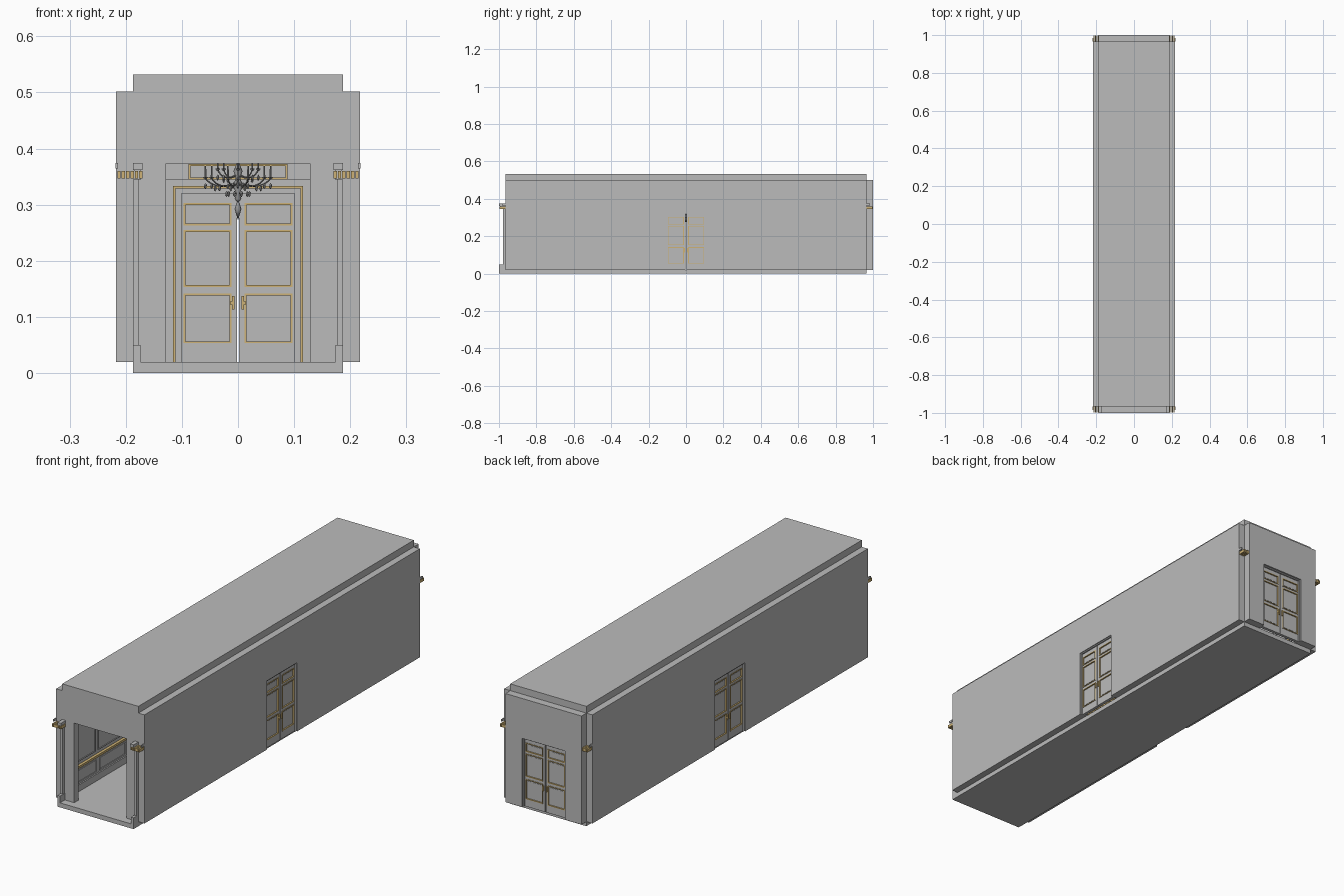
import bpy, bmesh, math
from mathutils import Matrix, Vector

if "Cube" in bpy.data.objects:
    bpy.data.objects.remove(bpy.data.objects["Cube"])


def material(name, rgb):
    m = bpy.data.materials.new(name)
    m.use_nodes = True
    m.diffuse_color = (*rgb, 1)
    m.node_tree.nodes["Principled BSDF"].inputs["Base Color"].default_value = (*rgb, 1)
    return m


PLASTER = material("grey plaster", (0.5, 0.5, 0.5))
GOLD = material("gilded trim", (0.62, 0.45, 0.18))
METAL = material("dark chandelier metal", (0.3, 0.3, 0.3))


def finish(name, bm, mat, matrix=Matrix(), smooth=False):
    mesh = bpy.data.meshes.new(name)
    bm.to_mesh(mesh)
    bm.free()
    mesh.materials.append(mat)
    mesh.transform(matrix)
    ob = bpy.data.objects.new(name, mesh)
    bpy.context.collection.objects.link(ob)
    if smooth:
        for p in mesh.polygons:
            p.use_smooth = True
    return ob


def boxes(name, spans, mat, matrix=Matrix()):
    """One object made of boxes, each given as (x0, x1, y0, y1, z0, z1)."""
    bm = bmesh.new()
    for x0, x1, y0, y1, z0, z1 in spans:
        place = Matrix.Translation(((x0 + x1) / 2, (y0 + y1) / 2, (z0 + z1) / 2))
        size = Matrix.Diagonal((x1 - x0, y1 - y0, z1 - z0, 1))
        bmesh.ops.create_cube(bm, size=1, matrix=place @ size)
    return finish(name, bm, mat, matrix)


def mirrored(spans):
    return spans + [(-b, -a, *rest) for a, b, *rest in spans]


def frame(u0, u1, d0, d1, z0, z1, w):
    """Four bars around a rectangle."""
    return [(u0, u0 + w, d0, d1, z0, z1), (u1 - w, u1, d0, d1, z0, z1),
            (u0 + w, u1 - w, d0, d1, z0, z0 + w), (u0 + w, u1 - w, d0, d1, z1 - w, z1)]


def wall_with_opening(name, half, thick, gap, top, matrix):
    boxes(name, mirrored([(gap, half, 0, thick, FLOOR, WALL)])
          + [(-gap, gap, 0, thick, top, WALL)], PLASTER, matrix)


# Shell sizes
W, T, L = 0.187, 0.03, 0.966
FLOOR, WALL = 0.02, 0.502
DOOR, DOOR_TOP = 0.105, 0.325

# Floor and roof slabs
boxes("floor", [(-W, W, -1, L, 0, FLOOR)], PLASTER)
boxes("roof", [(-W, W, -L, L, WALL, 0.532)], PLASTER)

# Places of the three doors: local x runs along the wall, local y points outward
left_place = Matrix.Translation((W, 0, 0)) @ Matrix.Rotation(-math.pi / 2, 4, "Z")
right_place = Matrix.Translation((-W, 0, 0)) @ Matrix.Rotation(math.pi / 2, 4, "Z")
back_place = Matrix.Translation((0, L, 0))
front_place = Matrix.Translation((0, -L, 0))

wall_with_opening("left_wall", L, T, DOOR, DOOR_TOP, left_place)
wall_with_opening("right_wall", L, T, DOOR, DOOR_TOP, right_place)
wall_with_opening("back_wall", W, 1 - L, DOOR, DOOR_TOP, back_place)
wall_with_opening("front_wall", W, T, 0.128, 0.373, front_place)


def double_door(side, place):
    rails = [(0.02, 0.053), (0.142, 0.153), (0.255, 0.263), (0.303, 0.32)]
    u0, u1 = 0.012, 0.097
    # Leaves with stiles, rails and thin panels
    leaf = [(0.002, u0, 0.006, 0.02, FLOOR, 0.32), (u1, 0.101, 0.006, 0.02, FLOOR, 0.32)]
    leaf += [(u0, u1, 0.006, 0.02, a, b) for a, b in rails]
    leaf += [(u0, u1, 0.010, 0.016, FLOOR, 0.32)]
    trim = []
    for (_, low), (high, _) in zip(rails, rails[1:]):
        leaf.append((u0 + 0.009, u1 - 0.009, 0.009, 0.017, low + 0.009, high - 0.009))
        trim += frame(u0, u1, 0.004, 0.022, low, high, 0.0035)
    boxes(side + "_door_leaves", mirrored(leaf), PLASTER, place)
    boxes(side + "_door_panel_trim", mirrored(trim), GOLD, place)
    # Jambs in the opening and casing on the inner face
    jamb = mirrored([(0.101, DOOR, 0, 0.026, FLOOR, DOOR_TOP),
                     (0.101, 0.114, -0.008, 0, FLOOR, 0.331)])
    jamb += [(-0.101, 0.101, 0, 0.026, 0.32, DOOR_TOP), (-0.101, 0.101, -0.008, 0, 0.32, 0.331)]
    boxes(side + "_door_casing", jamb, PLASTER, place)
    edge = mirrored([(0.111, 0.116, -0.011, 0, FLOOR, 0.333)])
    edge += [(-0.111, 0.111, -0.011, 0, 0.329, 0.333)]
    boxes(side + "_door_casing_trim", edge, GOLD, place)
    # Handles on both faces
    handle = []
    for a, b in ((-0.002, 0.006), (0.02, 0.026)):
        handle += [(0.006, 0.011, a, b, 0.113, 0.137), (0.006, 0.014, a, a + 0.003, 0.122, 0.127)]
    boxes(side + "_door_handles", mirrored(handle), GOLD, place)


for side, place in (("left", left_place), ("right", right_place), ("back", back_place)):
    double_door(side, place)

# Panel above the back door
boxes("overdoor_panel", [(-0.128, 0.128, -0.006, 0, 0.345, 0.373)], PLASTER, back_place)
boxes("overdoor_panel_trim", frame(-0.088, 0.088, -0.01, -0.004, 0.345, 0.372, 0.003),
      GOLD, back_place)

# Linings of the long inner walls, broken at the doors
for side, place in (("left", left_place), ("right", right_place)):
    end, gap = L - T, 0.117
    boxes(side + "_wainscot", mirrored([(gap, end, -0.008, 0, 0.05, 0.12),
                                        (gap, end, -0.014, 0, FLOOR, 0.05)]), PLASTER, place)
    boxes(side + "_chair_rail", mirrored([(gap, end, -0.012, 0, 0.12, 0.13)]), GOLD, place)
    boxes(side + "_cornice", [(-end, end, -0.016, 0, 0.36, 0.373)], PLASTER, place)
    count = 90
    step = 2 * end / count
    boxes(side + "_dentils", [(-end + i * step, -end + (i + 0.6) * step, -0.012, 0, 0.346, 0.36)
                              for i in range(count)], GOLD, place)
    panels = []
    for i in range(4):
        a = gap + 0.02 + i * 0.2
        panels += frame(a, a + 0.18, -0.011, -0.007, 0.058, 0.112, 0.003)
        panels += frame(a, a + 0.18, -0.004, 0, 0.145, 0.335, 0.003)
    boxes(side + "_wall_panels", mirrored(panels), PLASTER, place)

# Corner pilasters on the front porch
boxes("front_pilasters", mirrored([
    (0.174, W, -1, -L, FLOOR, 0.05),
    (0.177, W, -0.978, -L, 0.05, 0.345),
    (0.173, 0.185, -0.995, -L, 0.345, 0.362),
    (0.17, W, -1, -L, 0.362, 0.374)]), PLASTER)

# Gilded cornice returns at the four corners
returns, ticks = [], []
for i in range(6):
    x = 0.17 + i * 0.0078
    returns.append((x, x + 0.006, -0.998, -L, 0.347, 0.36))
    if x > W - 0.003:
        returns.append((x, x + 0.006, L, 0.998, 0.347, 0.36))
for y0, y1 in ((-0.985, -L), (L, 0.985)):
    ticks.append((0.214, 0.2185, y0, y1, 0.364, 0.374))
boxes("cornice_returns", mirrored(returns), GOLD)
boxes("cornice_ends", mirrored(ticks), PLASTER)


# Chandelier: turned stem, rings, arms and crystal drops
def turned(name, profile, sides=12):
    bm = bmesh.new()
    verts = [bm.verts.new((r, 0, z)) for r, z in profile]
    edges = [bm.edges.new(pair) for pair in zip(verts, verts[1:])]
    bmesh.ops.spin(bm, geom=verts + edges, cent=(0, 0, 0), axis=(0, 0, 1),
                   angle=math.tau, steps=sides)
    bmesh.ops.remove_doubles(bm, verts=bm.verts, dist=0.0001)
    bmesh.ops.recalc_face_normals(bm, faces=bm.faces)
    return finish(name, bm, METAL, smooth=True)


turned("chandelier_stem", [(0, 0.303), (0.006, 0.31), (0.003, 0.32), (0.01, 0.335), (0.004, 0.345),
                           (0.008, 0.36), (0.002, 0.375), (0.002, 0.485), (0.015, 0.502)])
turned("chandelier_pendant", [(0, 0.272), (0.006, 0.292), (0.003, 0.302), (0, 0.305)], 6)

arms = bpy.data.curves.new("chandelier_arms", "CURVE")
arms.dimensions = "3D"
arms.bevel_depth = 0.0013
arms.bevel_resolution = 0
arms.resolution_u = 5
drops = bmesh.new()
candles = bmesh.new()
for reach, base, count in ((0.058, 0.335, 10), (0.036, 0.35, 8)):
    for i in range(count):
        out = Vector((math.cos(math.tau * i / count), math.sin(math.tau * i / count), 0))
        path = [out * reach * f + Vector((0, 0, base + dz))
                for f, dz in ((0.05, 0.005), (0.4, -0.006), (0.8, -0.004), (1, 0.012))]
        spline = arms.splines.new("NURBS")
        spline.points.add(len(path) - 1)
        spline.use_endpoint_u = True
        for point, co in zip(spline.points, path):
            point.co = (*co, 1)
        tip = path[-1]
        bmesh.ops.create_cone(candles, segments=6, radius1=0.002, radius2=0.005, depth=0.004,
                              cap_ends=True, matrix=Matrix.Translation(tip))
        bmesh.ops.create_cone(candles, segments=6, radius1=0.002, radius2=0.0015, depth=0.02,
                              cap_ends=True, matrix=Matrix.Translation(tip + Vector((0, 0, 0.012))))
        # Drops on the arm, tapering toward the centre
        for f, down in ((1, 0.008), (0.7, 0.012), (0.35, 0.022)):
            spot = out * reach * f + Vector((0, 0, base + 0.006 - down))
            bmesh.ops.create_icosphere(drops, subdivisions=1, radius=0.0028,
                                       matrix=Matrix.Translation(spot) @ Matrix.Diagonal((1, 1, 2, 1)))
bpy.context.collection.objects.link(bpy.data.objects.new("chandelier_arms", arms))
arms.materials.append(METAL)
finish("chandelier_candles", candles, METAL)
finish("chandelier_drops", drops, METAL)
